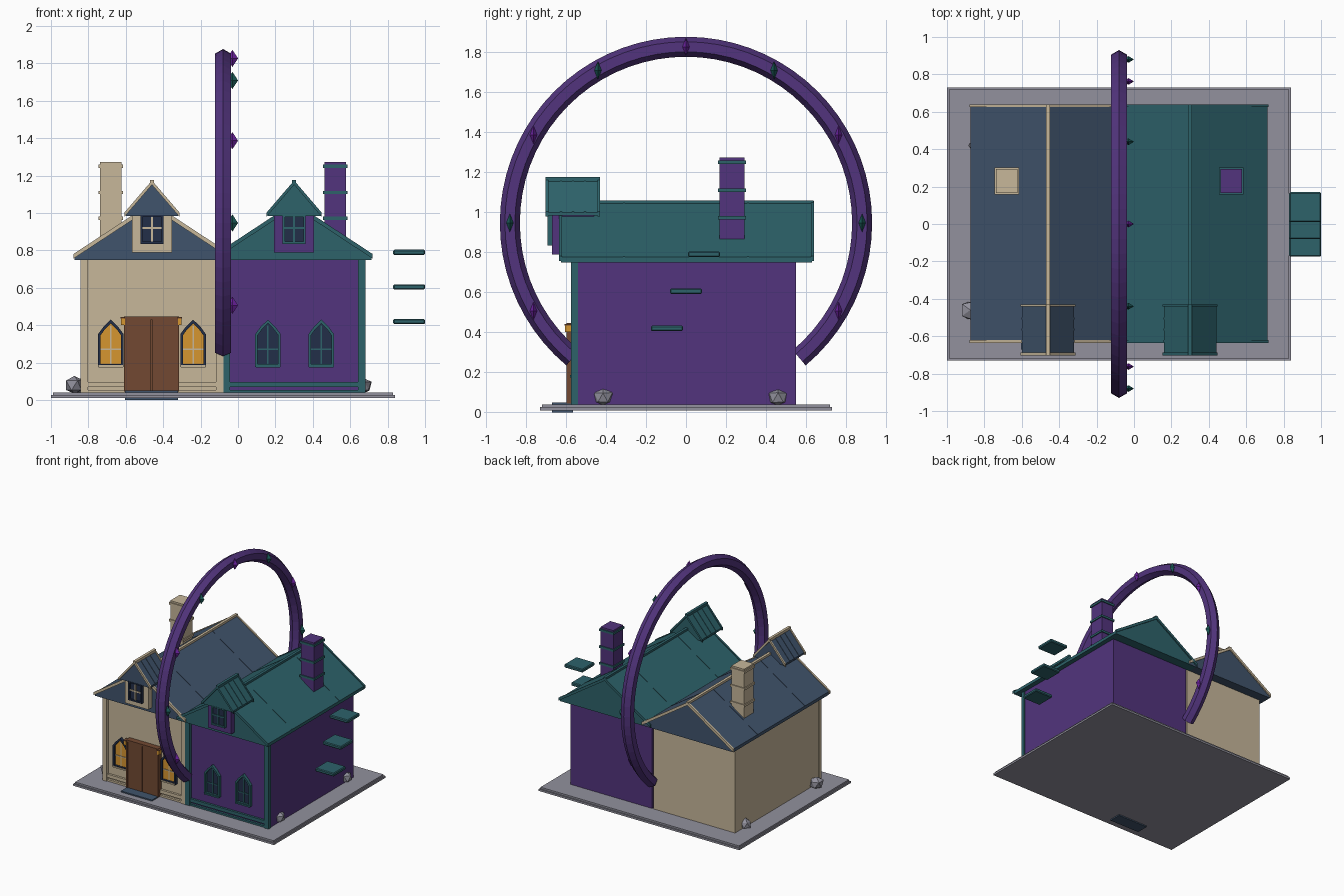
import bpy, bmesh, math, random
from mathutils import Vector, Matrix

if "Cube" in bpy.data.objects:
    bpy.data.objects.remove(bpy.data.objects["Cube"])

random.seed(4)


def material(name, r, g, b):
    lin = [((c / 255 + 0.055) / 1.055) ** 2.4 for c in (r, g, b)]
    m = bpy.data.materials.new(name)
    m.diffuse_color = (*lin, 1)
    m.use_nodes = True
    m.node_tree.nodes["Principled BSDF"].inputs["Base Color"].default_value = m.diffuse_color
    return m


TAN = material("tan plaster", 199, 183, 154)
SLATE = material("slate blue", 64, 84, 108)
PURPLE = material("deep purple", 82, 52, 125)
TEAL = material("teal", 45, 98, 106)
BROWN = material("door brown", 114, 73, 50)
AMBER = material("amber glass", 214, 150, 48)
NAVY = material("navy glass", 34, 46, 72)
GRAY = material("stone gray", 146, 145, 157)
VIOLET = material("violet crystal", 108, 34, 160)
GREEN = material("green crystal", 28, 92, 90)


def finish(name, bm, mat):
    bmesh.ops.recalc_face_normals(bm, faces=bm.faces)
    me = bpy.data.meshes.new(name)
    bm.to_mesh(me)
    bm.free()
    me.materials.append(mat)
    ob = bpy.data.objects.new(name, me)
    bpy.context.collection.objects.link(ob)
    return ob


def box(name, x0, x1, y0, y1, z0, z1, mat, bevel=0):
    bm = bmesh.new()
    m = Matrix.Translation(((x0 + x1) / 2, (y0 + y1) / 2, (z0 + z1) / 2))
    bmesh.ops.create_cube(bm, size=1, matrix=m @ Matrix.Diagonal((x1 - x0, y1 - y0, z1 - z0, 1)))
    if bevel:
        bmesh.ops.bevel(bm, geom=bm.edges[:], offset=bevel, segments=1, affect='EDGES')
    return finish(name, bm, mat)


def prism(name, pts, y0, y1, mat):
    """Extrude an x-z outline along y."""
    bm = bmesh.new()
    f = bm.faces.new([bm.verts.new((x, y0, z)) for x, z in pts])
    new = bmesh.ops.extrude_face_region(bm, geom=[f])["geom"]
    bmesh.ops.translate(bm, vec=(0, y1 - y0, 0), verts=[v for v in new if isinstance(v, bmesh.types.BMVert)])
    return finish(name, bm, mat)


def frame(name, outer, inner, y0, y1, mat):
    """Hollow border between two matching x-z outlines."""
    bm = bmesh.new()
    loops = [[bm.verts.new((x, y, z)) for x, z in pts]
             for pts, y in ((outer, y1), (outer, y0), (inner, y0), (inner, y1))]
    n = len(outer)
    for a, b in zip(loops, loops[1:] + loops[:1]):
        for i in range(n):
            j = (i + 1) % n
            bm.faces.new((a[i], a[j], b[j], b[i]))
    return finish(name, bm, mat)


def slope_strip(name, cx, side, half, z_top, z_eave, y0, y1, t, drop, mat):
    """Thin strip lying along one roof slope from ridge to eave."""
    e = cx + side * half
    prism(name, [(cx, z_top + t), (e, z_eave + t), (e, z_eave - drop), (cx, z_top - drop)], y0, y1, mat)


def arch(cx, w, z0, zs, zt):
    """Pointed window outline."""
    zm = zs + (zt - zs) * 0.5
    return [(cx - w, z0), (cx + w, z0), (cx + w, zs), (cx + w * 0.58, zm),
            (cx, zt), (cx - w * 0.58, zm), (cx - w, zs)]


def rect(cx, w, z0, z1):
    return [(cx - w, z0), (cx + w, z0), (cx + w, z1), (cx - w, z1)]


# ground slab
box("base_lower", -1.0, 0.84, -0.73, 0.73, 0.01, 0.026, GRAY)
box("base_upper", -0.99, 0.83, -0.72, 0.72, 0.024, 0.04, GRAY)


def house(tag, cx, wall, roof, trim, border, glass, win_x, chim_x, band):
    # walls, corner posts and plinth rail on the front
    box(tag + "_walls", cx - 0.375, cx + 0.375, -0.55, 0.55, 0.04, 0.76, wall)
    for s in (-1, 1):
        px = cx + s * 0.362
        box(tag + "_corner_post", px - 0.02, px + 0.02, -0.575, -0.54, 0.04, 0.755, trim)
    for z0, z1 in ((0.07, 0.098), (0.04, 0.055)):
        box(tag + "_plinth_rail", cx - 0.36, cx + 0.36, -0.568, -0.54, z0, z1, trim)

    # main roof with seams, rake trim and ridge
    prism(tag + "_roof", [(cx - 0.415, 0.75), (cx + 0.415, 0.75), (cx + 0.415, 0.776),
                          (cx, 1.05), (cx - 0.415, 0.776)], -0.625, 0.63, roof)
    for s in (-1, 1):
        for y in (-0.31, 0.31):
            slope_strip(tag + "_roof_seam", cx, s, 0.415, 1.05, 0.776, y - 0.004, y + 0.004, 0.003, 0.01, roof)
        for y0, y1 in ((-0.635, -0.62), (0.625, 0.64)):
            slope_strip(tag + "_rake_trim", cx, s, 0.42, 1.05, 0.774, y0, y1, 0.007, 0.018, trim)
    box(tag + "_ridge", cx - 0.011, cx + 0.011, -0.63, 0.638, 1.03, 1.06, trim)

    # dormer
    box(tag + "_dormer_body", cx - 0.107, cx + 0.107, -0.67, -0.46, 0.79, 1.0, wall)
    prism(tag + "_dormer_roof", [(cx - 0.14, 0.985), (cx + 0.14, 0.985), (cx + 0.14, 1.0), (cx, 1.165),
                                 (cx - 0.14, 1.0)], -0.69, -0.44, roof)
    for s in (-1, 1):
        for i in range(3):
            y = -0.625 + i * 0.06
            slope_strip(tag + "_dormer_seam", cx, s, 0.142, 1.165, 0.998, y - 0.005, y + 0.005, 0.005, 0.01, roof)
        for y0, y1 in ((-0.702, -0.688), (-0.442, -0.43)):
            slope_strip(tag + "_dormer_rake", cx, s, 0.147, 1.165, 0.994, y0, y1, 0.009, 0.014, trim)
    box(tag + "_dormer_ridge", cx - 0.011, cx + 0.011, -0.702, -0.43, 1.155, 1.176, trim)

    # dormer window
    box(tag + "_dormer_glass", cx - 0.05, cx + 0.05, -0.683, -0.66, 0.845, 0.98, NAVY)
    frame(tag + "_dormer_frame", rect(cx, 0.062, 0.835, 0.99), rect(cx, 0.05, 0.847, 0.98),
          -0.693, -0.66, border)
    box(tag + "_dormer_mullion", cx - 0.005, cx + 0.005, -0.69, -0.67, 0.845, 0.98, trim)
    box(tag + "_dormer_crossbar", cx - 0.05, cx + 0.05, -0.69, -0.67, 0.915, 0.925, trim)

    # pointed ground floor windows
    for wx in win_x:
        prism(tag + "_window_glass", arch(wx, 0.06, 0.19, 0.345, 0.415), -0.558, -0.54, glass)
        frame(tag + "_window_frame", arch(wx, 0.068, 0.178, 0.353, 0.43), arch(wx, 0.055, 0.192, 0.346, 0.41),
              -0.575, -0.54, border)
        box(tag + "_window_mullion", wx - 0.004, wx + 0.004, -0.563, -0.55, 0.19, 0.40, trim)
        box(tag + "_window_crossbar", wx - 0.055, wx + 0.055, -0.563, -0.55, 0.268, 0.276, trim)
        box(tag + "_window_sill", wx - 0.065, wx + 0.065, -0.58, -0.55, 0.175, 0.187, trim)

    # chimney
    box(tag + "_chimney", chim_x - 0.058, chim_x + 0.058, 0.167, 0.293, 0.8, 1.273, wall)
    for z in (0.972, 1.11, 1.25):
        box(tag + "_chimney_band", chim_x - 0.066, chim_x + 0.066, 0.159, 0.301, z - 0.009, z + 0.009, band)


house("left_house", -0.46, TAN, SLATE, TAN, NAVY, AMBER, (-0.68, -0.24), -0.68, TAN)
house("right_house", 0.30, PURPLE, TEAL, TEAL, TEAL, NAVY, (0.16, 0.445), 0.52, TEAL)

# double door, step and lanterns
for s in (-1, 1):
    a, b = sorted((-0.463 + s * 0.003, -0.463 + s * 0.135))
    box("door_leaf", a, b, -0.592, -0.54, 0.045, 0.435, BROWN)
    box("door_jamb", *sorted((-0.463 + s * 0.132, -0.463 + s * 0.147)), -0.598, -0.54, 0.045, 0.445, BROWN)
    lx = -0.463 + s * 0.152
    box("lantern", lx - 0.01, lx + 0.01, -0.605, -0.57, 0.402, 0.435, AMBER)
    box("lantern_cap", lx - 0.012, lx + 0.012, -0.607, -0.568, 0.435, 0.443, BROWN)
box("door_lintel", -0.61, -0.316, -0.598, -0.54, 0.43, 0.446, BROWN)
box("door_gap", -0.468, -0.458, -0.582, -0.54, 0.045, 0.432, BROWN)
box("door_step", -0.605, -0.32, -0.67, -0.565, 0.0, 0.05, SLATE)

# portal ring with a six-sided section; its lower gap lies inside the walls
RC, RZ, N = 0.88, 0.947, 56
bm = bmesh.new()
rings = []
for i in range(N + 1):
    a = math.radians(-50 + 280 * i / N)
    ring = []
    for k in range(6):
        b = math.radians(60 * k)
        r = RC + 0.05 * math.cos(b)
        ring.append(bm.verts.new((-0.08 + 0.05 * math.sin(b), r * math.cos(a), RZ + r * math.sin(a))))
    rings.append(ring)
for p, q in zip(rings, rings[1:]):
    for k in range(6):
        m = (k + 1) % 6
        bm.faces.new((p[k], p[m], q[m], q[k]))
bm.faces.new(rings[0])
bm.faces.new(rings[-1])
finish("portal_ring", bm, PURPLE)

# crystals set in the ring
for i in range(9):
    a = math.radians(-30 + 30 * i)
    bm = bmesh.new()
    c = Vector((-0.03, RC * math.cos(a), RZ + RC * math.sin(a)))
    mid = [bm.verts.new(c + Vector((0.03 * math.cos(k * math.pi / 2), 0.018 * math.sin(k * math.pi / 2), 0)))
           for k in range(4)]
    for z in (-0.046, 0.046):
        tip = bm.verts.new(c + Vector((0, 0, z)))
        for k in range(4):
            bm.faces.new((mid[k], mid[(k + 1) % 4], tip))
    finish("ring_crystal", bm, GREEN if i % 2 else VIOLET)

# floating side steps
for y, z in ((0.09, 0.79), (0.0, 0.605), (-0.095, 0.42)):
    box("floating_step", 0.83, 1.0, y - 0.08, y + 0.08, z - 0.014, z + 0.014, TEAL, 0.006)

# rocks
for x, y, r in ((-0.875, -0.46, 0.057), (-0.84, 0.42, 0.045), (0.665, -0.415, 0.052), (0.665, 0.46, 0.052)):
    bm = bmesh.new()
    bmesh.ops.create_icosphere(bm, subdivisions=1, radius=r)
    for v in bm.verts:
        v.co *= random.uniform(0.85, 1.12)
        v.co += Vector((x, y, 0.04 + r * 0.65))
        v.co.z = max(v.co.z, 0.035)
    finish("rock", bm, GRAY)
